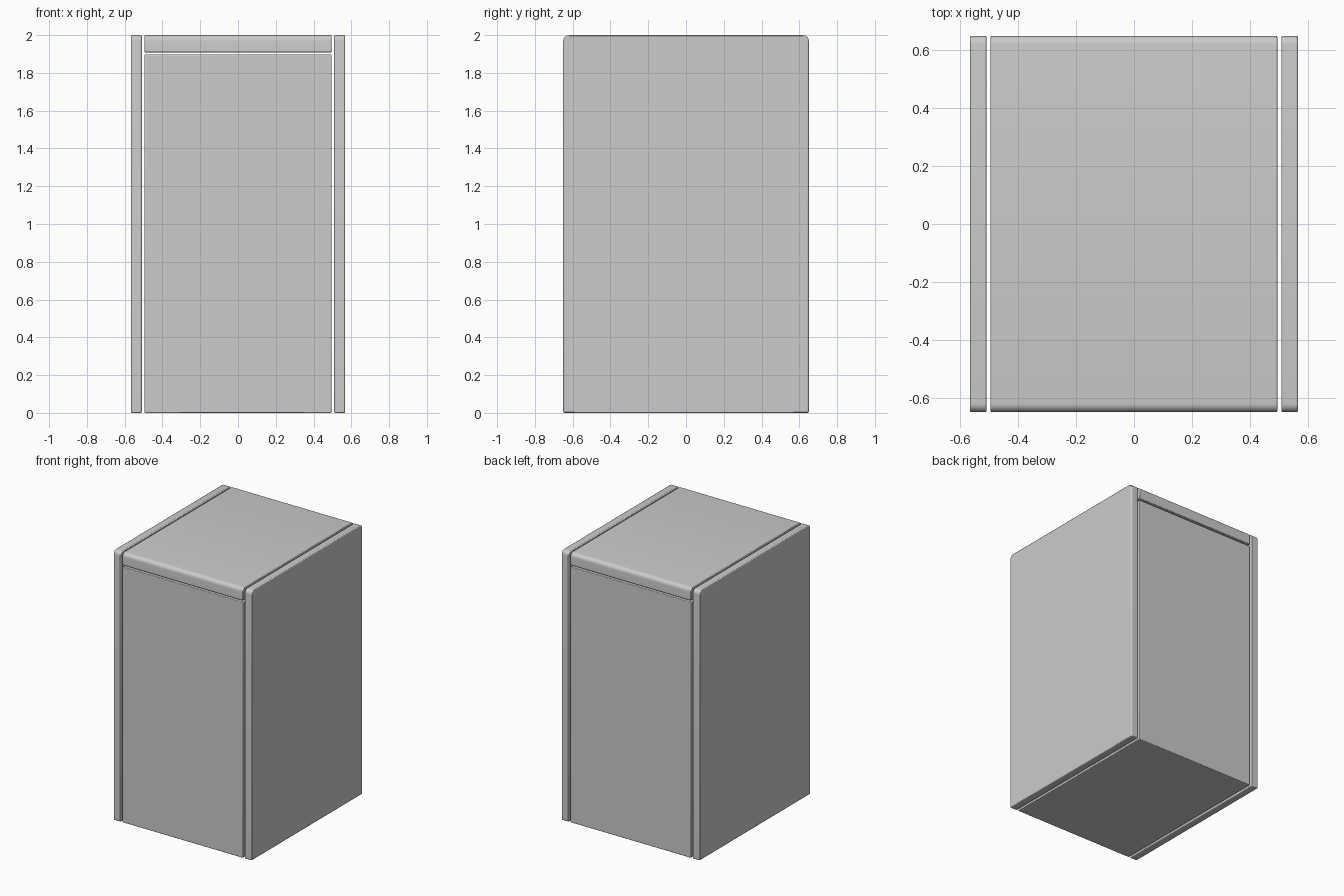
import bpy, bmesh
from mathutils import Matrix, Vector

if "Cube" in bpy.data.objects:
    bpy.data.objects.remove(bpy.data.objects["Cube"])


def rounded_box(name, x0, x1, y, z0, z1, top_radius=0.0, edge=0.004):
    """Box with rounded upper front/back edges and a fine bevel elsewhere."""
    bm = bmesh.new()
    size = Vector((x1 - x0, 2 * y, z1 - z0))
    centre = Vector(((x0 + x1) / 2, 0, (z0 + z1) / 2))
    bmesh.ops.create_cube(bm, size=1, matrix=Matrix.Translation(centre) @ Matrix.Diagonal((*size, 1)))
    if top_radius:
        rims = [e for e in bm.edges
                if all(abs(v.co.z - z1) < 1e-5 for v in e.verts)
                and abs(e.verts[0].co.y - e.verts[1].co.y) < 1e-5]
        bmesh.ops.bevel(bm, geom=rims, offset=top_radius, segments=6,
                        profile=0.5, affect='EDGES')
    mesh = bpy.data.meshes.new(name)
    bm.to_mesh(mesh)
    bm.free()
    ob = bpy.data.objects.new(name, mesh)
    bpy.context.collection.objects.link(ob)
    bev = ob.modifiers.new("edge_bevel", 'BEVEL')
    bev.width = edge
    bev.segments = 2
    bev.limit_method = 'ANGLE'
    bev.angle_limit = 0.7
    bpy.ops.object.select_all(action='DESELECT')
    ob.select_set(True)
    bpy.context.view_layer.objects.active = ob
    bpy.ops.object.shade_smooth_by_angle(angle=0.9)
    return ob


# Main cabinet body
rounded_box("cabinet_body", -0.495, 0.495, 0.648, 0, 1.897)

# Top slab, separated from the body by a thin shadow gap
rounded_box("top_slab", -0.495, 0.495, 0.65, 1.909, 2.0, top_radius=0.03)

# Side panels, standing just clear of the body
rounded_box("left_side_panel", -0.567, -0.509, 0.65, 0, 2.0, top_radius=0.03, edge=0.006)
rounded_box("right_side_panel", 0.509, 0.567, 0.65, 0, 2.0, top_radius=0.03, edge=0.006)
